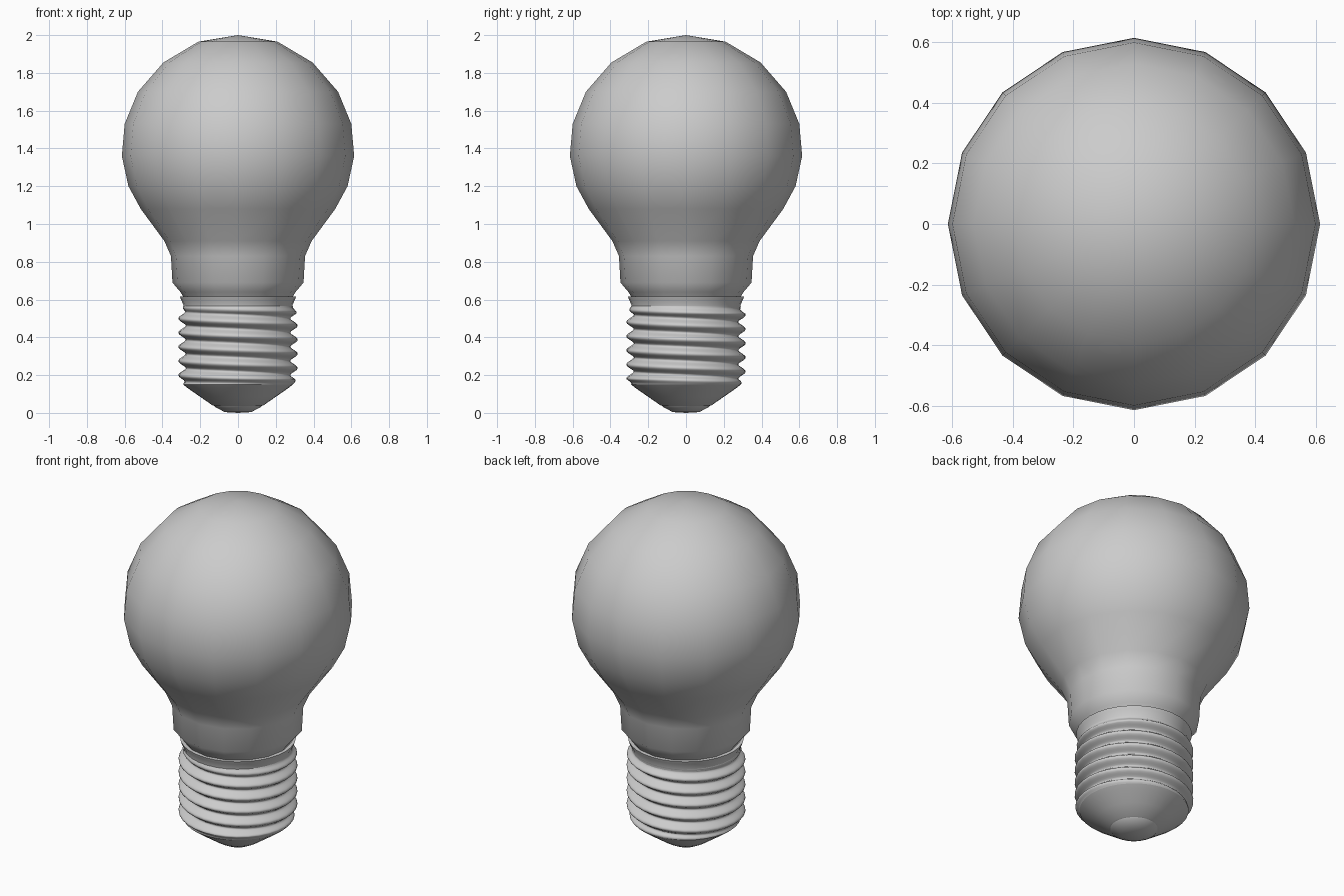
import bpy, bmesh, math

if "Cube" in bpy.data.objects:
    bpy.data.objects.remove(bpy.data.objects["Cube"])

grey = bpy.data.materials.new("plain_grey")
grey.use_nodes = True
colour = (0.6, 0.6, 0.6, 1)
grey.diffuse_color = colour
grey.node_tree.nodes["Principled BSDF"].inputs["Base Color"].default_value = colour


def lathe(name, heights, radius, sides, sharp=50):
    """Rings at the given heights; radius(row, angle) shapes each ring."""
    bm = bmesh.new()
    rings = []
    for row, z in enumerate(heights):
        ring = []
        for i in range(sides):
            a = math.tau * i / sides
            r = radius(row, a)
            ring.append(bm.verts.new((r * math.cos(a), r * math.sin(a), z)))
        rings.append(ring)
    for low, high in zip(rings, rings[1:]):
        for i in range(sides):
            j = (i + 1) % sides
            bm.faces.new((low[i], low[j], high[j], high[i]))
    bmesh.ops.remove_doubles(bm, verts=bm.verts, dist=1e-5)
    bmesh.ops.recalc_face_normals(bm, faces=bm.faces)
    mesh = bpy.data.meshes.new(name)
    bm.to_mesh(mesh)
    bm.free()
    mesh.materials.append(grey)
    obj = bpy.data.objects.new(name, mesh)
    bpy.context.collection.objects.link(obj)
    bpy.ops.object.select_all(action="DESELECT")
    obj.select_set(True)
    bpy.context.view_layer.objects.active = obj
    bpy.ops.object.shade_smooth_by_angle(angle=math.radians(sharp))


def turned(name, profile, sides, sharp=50):
    lathe(name, [z for r, z in profile], lambda row, a: profile[row][0], sides, sharp)


# Glass globe and neck
turned("glass_bulb", [
    (0.28, 0.60), (0.305, 0.64), (0.347, 0.69), (0.355, 0.83), (0.39, 0.91),
    (0.515, 1.08), (0.58, 1.20), (0.615, 1.36), (0.60, 1.53), (0.53, 1.70),
    (0.395, 1.855), (0.21, 1.965), (0, 2)], 16, 80)

# Flared rim of the metal cap
turned("cap_rim", [
    (0.288, 0.55), (0.29, 0.575), (0.302, 0.60), (0.308, 0.617), (0.27, 0.617)], 32, 40)

# Threaded shell: a helix whose ridge fades out at both ends
PITCH, BOTTOM, TOP, STEPS = 0.075, 0.15, 0.565, 72
levels = [BOTTOM + (TOP - BOTTOM) * k / STEPS for k in range(STEPS + 1)]


def thread_radius(row, a):
    z = levels[row]
    phase = (z - 0.5) / PITCH + (a - math.pi) / math.tau
    fade = max(0, min(1, (z - BOTTOM) / 0.03, (TOP - z) / 0.04))
    base = 0.276 + 0.014 * (1 - fade)
    ridge = (0.5 + 0.5 * math.cos(math.tau * phase)) ** 0.8
    return base + 0.04 * fade * ridge


lathe("screw_thread", levels, thread_radius, 32, 75)

# Tapered insulator and end contact
turned("base_cone", [
    (0.29, 0.15), (0.268, 0.132), (0.20, 0.085), (0.135, 0.04), (0.12, 0.036)], 32, 40)
turned("end_contact", [
    (0.13, 0.042), (0.122, 0.032), (0.07, 0.004), (0, 0)], 32, 40)
